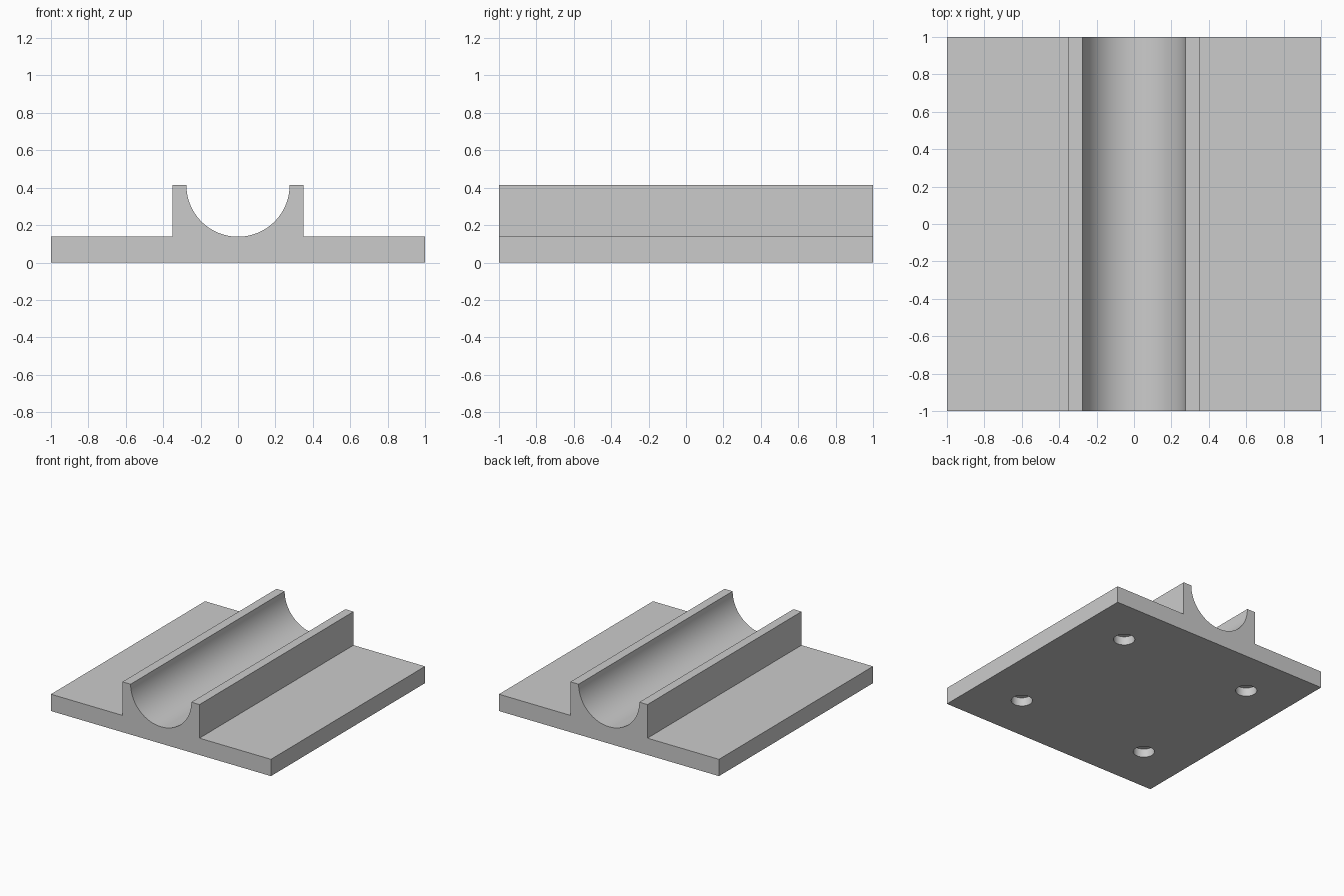
import bpy, bmesh, math
from mathutils import Matrix

cube = bpy.data.objects.get("Cube")
if cube:
    bpy.data.objects.remove(cube, do_unlink=True)

BASE_Z, TOP_Z = 0.138, 0.414
RAIL_X, GROOVE_R = 0.35, 0.276
HOLE_XY, HOLE_R, HOLE_DEPTH = 0.6, 0.08, 0.07

grey = bpy.data.materials.new("plain grey")
grey.use_nodes = True
colour = (0.6, 0.6, 0.6, 1)
grey.diffuse_color = colour
grey.node_tree.nodes["Principled BSDF"].inputs["Base Color"].default_value = colour


def make_object(name, bm):
    bmesh.ops.recalc_face_normals(bm, faces=bm.faces)
    mesh = bpy.data.meshes.new(name)
    bm.to_mesh(mesh)
    bm.free()
    mesh.materials.append(grey)
    obj = bpy.data.objects.new(name, mesh)
    bpy.context.collection.objects.link(obj)
    return obj


# Cross-section: flat flanges, two rail walls and a half-round groove
steps = 64
right = [(-1, 0), (1, 0), (1, BASE_Z), (RAIL_X, BASE_Z), (RAIL_X, TOP_Z)]
groove = [(GROOVE_R * math.cos(math.pi * i / steps),
           TOP_Z - GROOVE_R * math.sin(math.pi * i / steps)) for i in range(steps + 1)]
left = [(-RAIL_X, TOP_Z), (-RAIL_X, BASE_Z), (-1, BASE_Z)]

# Cradle body extruded along its length
bm = bmesh.new()
face = bm.faces.new([bm.verts.new((x, -1, z)) for x, z in right + groove + left])
ext = bmesh.ops.extrude_face_region(bm, geom=[face])
verts = [v for v in ext["geom"] if isinstance(v, bmesh.types.BMVert)]
bmesh.ops.translate(bm, verts=verts, vec=(0, 2, 0))
body = make_object("cradle_base", bm)

# Four blind holes in the underside
bm = bmesh.new()
for sx in (-1, 1):
    for sy in (-1, 1):
        bmesh.ops.create_cone(
            bm, cap_ends=True, segments=48, radius1=HOLE_R, radius2=HOLE_R,
            depth=2 * HOLE_DEPTH,
            matrix=Matrix.Translation((sx * HOLE_XY, sy * HOLE_XY, 0)))
cutter = make_object("hole_cutter", bm)
cutter.hide_render = True

cut = body.modifiers.new("holes", "BOOLEAN")
cut.operation = "DIFFERENCE"
cut.solver = "EXACT"
cut.object = cutter

bpy.ops.object.select_all(action="DESELECT")
body.select_set(True)
bpy.context.view_layer.objects.active = body
bpy.ops.object.modifier_apply(modifier=cut.name)
bpy.data.objects.remove(cutter, do_unlink=True)
bpy.ops.object.shade_smooth_by_angle(angle=math.radians(30))
